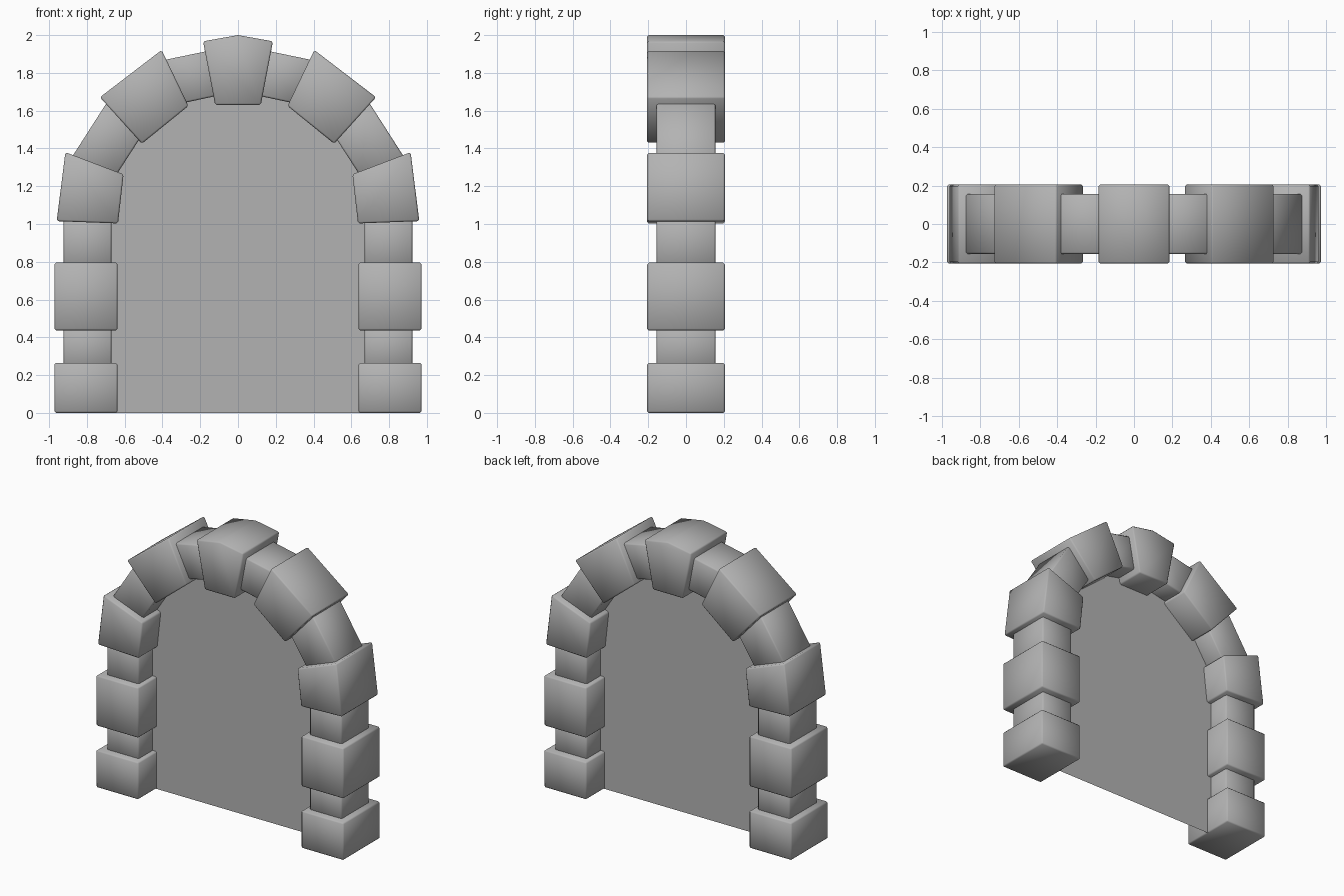
import bpy, bmesh

if "Cube" in bpy.data.objects:
    bpy.data.objects.remove(bpy.data.objects["Cube"])

# Dark grey stone
stone_grey = bpy.data.materials.new("stone_grey")
stone_grey.diffuse_color = (0.45, 0.45, 0.45, 1)
stone_grey.use_nodes = True
stone_grey.node_tree.nodes["Principled BSDF"].inputs["Base Color"].default_value = stone_grey.diffuse_color


def finish(name, bm, mirror=False):
    mesh = bpy.data.meshes.new(name)
    bm.to_mesh(mesh)
    bm.free()
    mesh.materials.append(stone_grey)
    ob = bpy.data.objects.new(name, mesh)
    bpy.context.collection.objects.link(ob)
    if mirror:
        mod = ob.modifiers.new("mirror", 'MIRROR')
        mod.use_mirror_merge = False
    return ob


def stone(name, profile, depth, mirror=True, bevel=0.009):
    """Extrude an x-z outline through y, soften its edges, mirror across x."""
    bm = bmesh.new()
    front = bm.faces.new([bm.verts.new((x, -depth, z)) for x, z in profile])
    ext = bmesh.ops.extrude_face_region(bm, geom=[front])
    verts = [v for v in ext["geom"] if isinstance(v, bmesh.types.BMVert)]
    bmesh.ops.translate(bm, verts=verts, vec=(0, 2 * depth, 0))
    bmesh.ops.recalc_face_normals(bm, faces=bm.faces)
    # only soften the real corners, not the shallow bend of the keystone
    edges = [e for e in bm.edges if e.calc_face_angle(0) > 0.5]
    bmesh.ops.bevel(bm, geom=edges, offset=bevel, segments=1,
                    affect='EDGES', profile=0.5)
    for f in bm.faces:
        f.smooth = True
    return finish(name, bm, mirror)


def rect(x0, x1, z0, z1):
    return [(x0, z0), (x1, z0), (x1, z1), (x0, z1)]


BIG, SMALL = 0.206, 0.156

# Pillar stones: alternating wide and narrow blocks
stone("base_block", rect(0.638, 0.972, 0, 0.265), BIG)
stone("lower_spacer", rect(0.67, 0.923, 0.235, 0.47), SMALL)
stone("middle_block", rect(0.638, 0.972, 0.437, 0.795), BIG)
stone("upper_spacer", rect(0.67, 0.923, 0.765, 1.045), SMALL)

# Arch stones
stone("springer_stone", [(0.635, 1.003), (0.96, 1.015), (0.914, 1.38), (0.606, 1.263)], BIG)
stone("lower_arch_spacer", [(0.65, 1.25), (0.895, 1.33), (0.68, 1.665), (0.505, 1.475)], SMALL)
stone("haunch_stone", [(0.509, 1.425), (0.731, 1.671), (0.404, 1.921), (0.262, 1.625)], BIG)
stone("upper_arch_spacer", [(0.30, 1.638), (0.42, 1.862), (0.14, 1.92), (0.10, 1.681)], SMALL)
stone("keystone", [(-0.121, 1.63), (0.121, 1.63), (0.185, 1.967), (0, 2.0), (-0.185, 1.967)],
      BIG, mirror=False)

# Flat panel filling the opening, its rim buried in the stones
half = [(0.70, 0), (0.70, 1.2), (0.60, 1.42), (0.44, 1.59), (0.25, 1.69), (0.08, 1.71)]
outline = half + [(-x, z) for x, z in reversed(half)]
bm = bmesh.new()
bm.faces.new([bm.verts.new((x, 0, z)) for x, z in outline])
finish("door_panel", bm)
